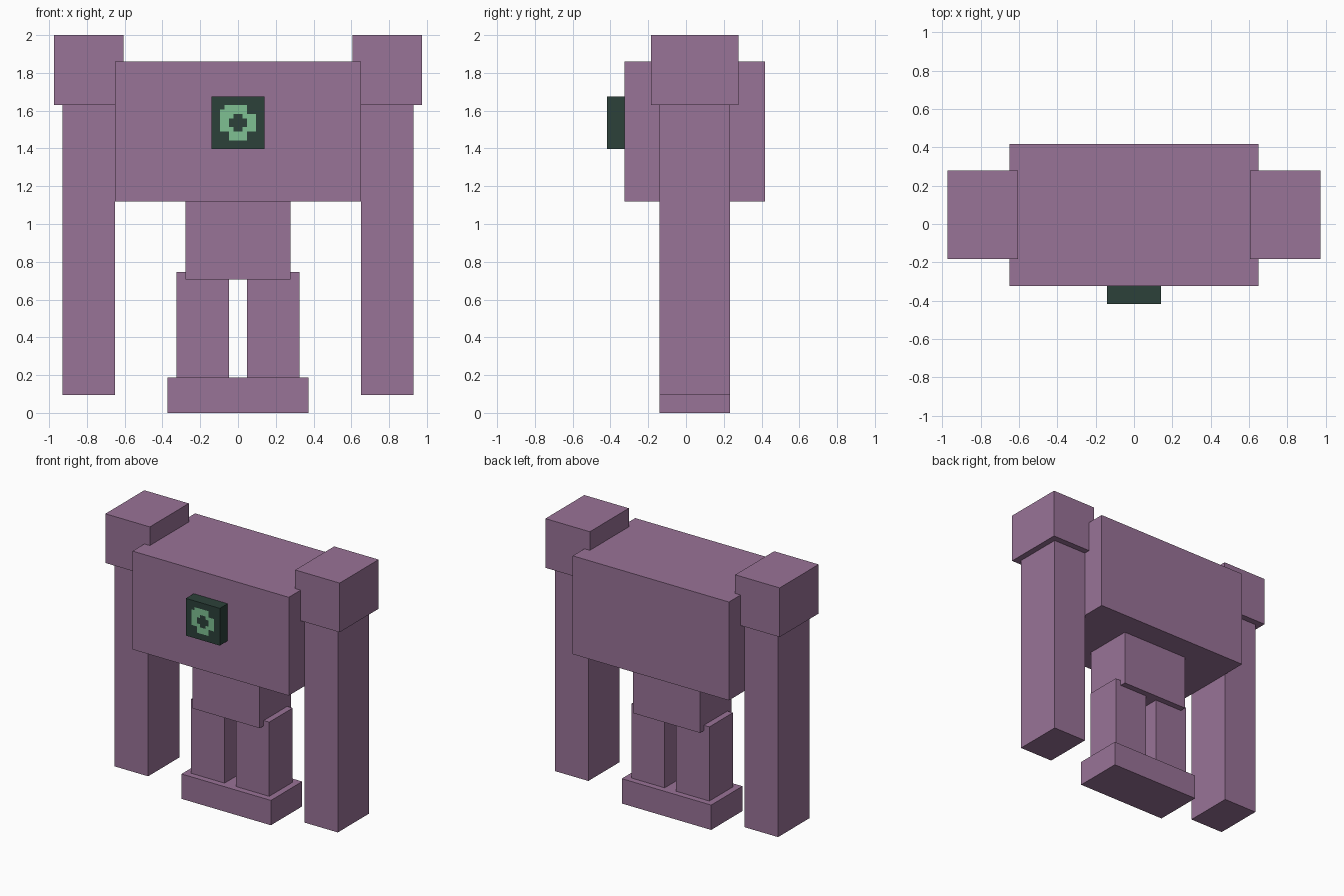
import bpy, bmesh

cube = bpy.data.objects.get("Cube")
if cube:
    bpy.data.objects.remove(cube, do_unlink=True)


def make_material(name, rgb):
    """Flat material from 0-255 sRGB values, stored as linear."""
    lin = [((c / 255 + 0.055) / 1.055) ** 2.4 for c in rgb] + [1.0]
    mat = bpy.data.materials.new(name)
    mat.diffuse_color = lin
    mat.use_nodes = True
    bsdf = next(n for n in mat.node_tree.nodes if n.type == 'BSDF_PRINCIPLED')
    bsdf.inputs["Base Color"].default_value = lin
    return mat


purple = make_material("dusty purple", (153, 115, 151))
dark = make_material("dark green", (44, 65, 58))
light = make_material("light green", (126, 192, 146))


def box(name, x, y, z, mats, front_cuts=0, rule=None):
    """Box spanning three (min, max) ranges; the front can be cut into a grid."""
    bm = bmesh.new()
    bmesh.ops.create_cube(bm, size=1)
    for v in bm.verts:
        for i, (lo, hi) in enumerate((x, y, z)):
            v.co[i] = hi if v.co[i] > 0 else lo
    if front_cuts:
        front = min(bm.faces, key=lambda f: f.calc_center_median().y)
        bmesh.ops.subdivide_edges(bm, edges=front.edges[:], cuts=front_cuts,
                                  use_grid_fill=True)
        bm.normal_update()
        for f in bm.faces:
            if f.normal.y < -0.9:
                c = f.calc_center_median()
                f.material_index = rule((c.x - x[0]) / (x[1] - x[0]),
                                        (z[1] - c.z) / (z[1] - z[0]))
    mesh = bpy.data.meshes.new(name)
    bm.to_mesh(mesh)
    bm.free()
    for m in mats:
        mesh.materials.append(m)
    obj = bpy.data.objects.new(name, mesh)
    bpy.context.collection.objects.link(obj)
    return obj


def pair(name, x, y, z):
    """The same box on the left (+x) and the right (-x)."""
    box("left_" + name, x, y, z, [purple])
    box("right_" + name, (-x[1], -x[0]), y, z, [purple])


# Body and base
box("torso", (-0.65, 0.65), (-0.325, 0.418), (1.12, 1.86), [purple])
box("waist", (-0.279, 0.279), (-0.14, 0.232), (0.705, 1.12), [purple])
box("foot_block", (-0.372, 0.372), (-0.14, 0.232), (0, 0.187), [purple])

# Limbs
pair("shoulder", (0.605, 0.975), (-0.184, 0.279), (1.63, 2.0))
pair("arm", (0.65, 0.929), (-0.14, 0.232), (0.095, 1.63))
pair("leg", (0.047, 0.325), (-0.093, 0.186), (0.187, 0.745))

# Chest badge with a pixel ring on its front
RING = ["............",
        "............",
        "...#####....",
        "..######....",
        "..###..###..",
        "..##....##..",
        "..##....##..",
        "..###..###..",
        "....####....",
        "....####....",
        "............",
        "............"]
box("chest_badge", (-0.141, 0.141), (-0.418, -0.325), (1.396, 1.676),
    [dark, light], 11, lambda u, v: int(RING[int(v * 12)][int(u * 12)] == "#"))
